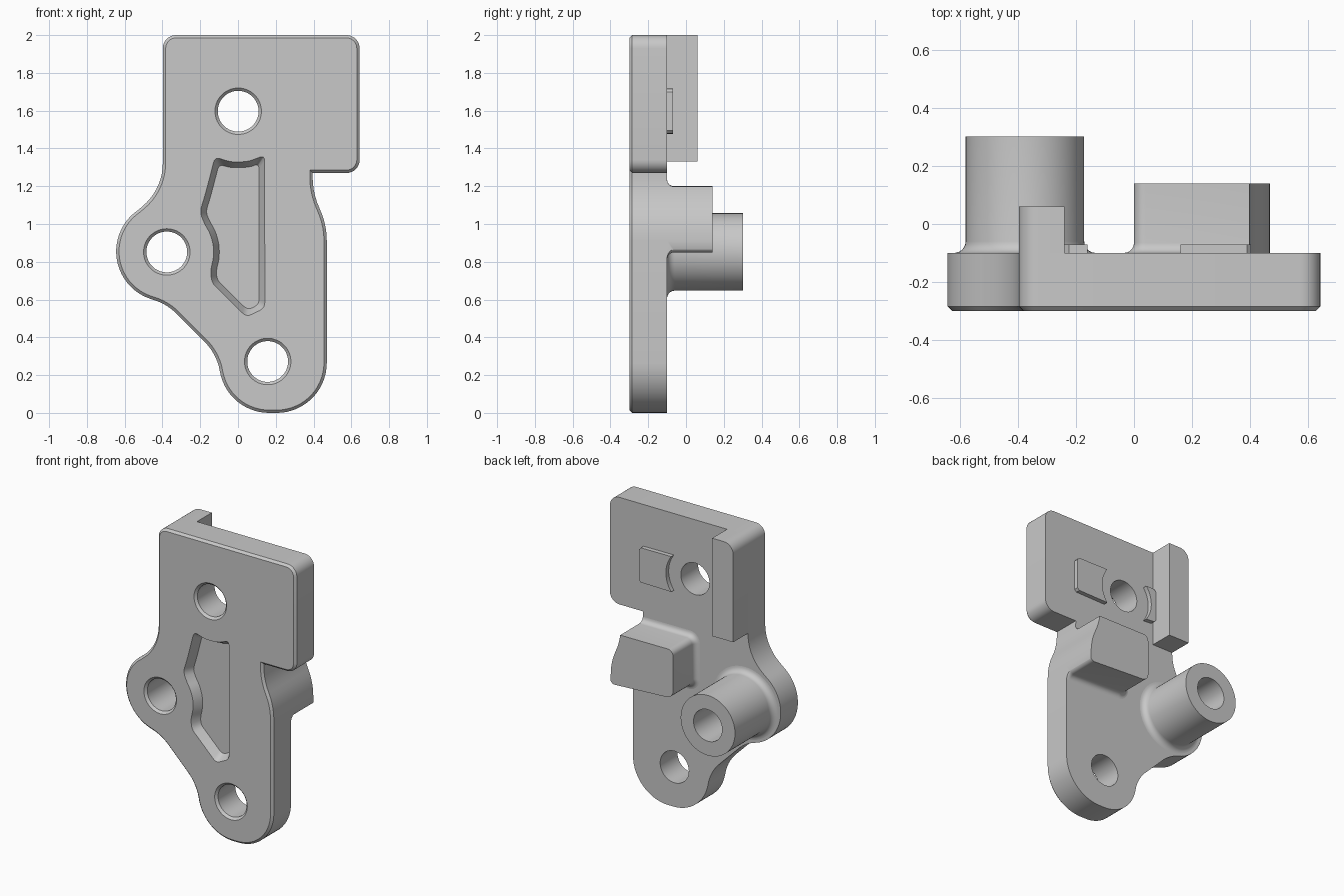
import bpy, bmesh, math
from mathutils import Vector

if "Cube" in bpy.data.objects:
    bpy.data.objects.remove(bpy.data.objects["Cube"])

GREY = (0.58, 0.58, 0.58, 1)
grey = bpy.data.materials.new("plain grey")
grey.use_nodes = True
grey.diffuse_color = GREY
grey.node_tree.nodes["Principled BSDF"].inputs["Base Color"].default_value = GREY

FRONT, BACK = -0.3, -0.1
BOSS, TOP_HOLE, LOW_HOLE = (-0.377, 0.852), (0.001, 1.597), (0.157, 0.272)
BORE = 0.108


def arc(cx, cz, r, a0, a1, step=None):
    """Points on an arc in the xz plane, angles in degrees."""
    n = max(3, math.ceil(abs(a1 - a0) / (step or (6 if r > 0.1 else 12))))
    angles = [math.radians(a0 + (a1 - a0) * i / n) for i in range(n + 1)]
    return [(cx + r * math.cos(a), cz + r * math.sin(a)) for a in angles]


def circle(centre, r):
    return arc(*centre, r, 0, 360)[:-1]


def offset(points, d):
    """Grow (or shrink) a closed outline by d with mitred corners."""
    p = [Vector(q) for q in points]
    n = len(p)
    area = sum(p[i - 1].x * p[i].y - p[i].x * p[i - 1].y for i in range(n))
    s = d if area > 0 else -d
    out = []
    for i in range(n):
        e1, e2 = (p[i] - p[i - 1]).normalized(), (p[(i + 1) % n] - p[i]).normalized()
        n1, n2 = Vector((e1.y, -e1.x)), Vector((e2.y, -e2.x))
        out.append(p[i] + (n1 + n2) * s / (1 + n1.dot(n2)))
    return out


def soften(p, cut):
    """Round every corner of a closed outline with a short curve."""
    out = []
    for i, q in enumerate(p):
        ends = []
        for other in (p[i - 1], p[(i + 1) % len(p)]):
            edge = other - q
            ends.append(q + edge * min(cut / edge.length, 0.45))
        for t in (0, 0.25, 0.5, 0.75, 1):
            out.append(ends[0] * (1 - t) ** 2 + q * 2 * t * (1 - t) + ends[1] * t ** 2)
    return out


def loft(name, points, layers, rounding=0):
    """Solid through copies of an outline, one per (y, growth) layer."""
    clean = [q for i, q in enumerate(points) if math.dist(q, points[i - 1]) > 0.004]
    bm = bmesh.new()
    loops = []
    for y, d in layers:
        ring = offset(clean, d)
        if rounding:
            ring = soften(ring, rounding)
        loops.append([bm.verts.new((x, y, z)) for x, z in ring])
    for a, b in zip(loops, loops[1:]):
        for i in range(len(a)):
            bm.faces.new((a[i - 1], a[i], b[i], b[i - 1]))
    bm.faces.new(loops[0])
    bm.faces.new(loops[-1])
    bmesh.ops.recalc_face_normals(bm, faces=bm.faces)
    mesh = bpy.data.meshes.new(name)
    bm.to_mesh(mesh)
    bm.free()
    mesh.materials.append(grey)
    obj = bpy.data.objects.new(name, mesh)
    bpy.context.collection.objects.link(obj)
    return obj


def combine(obj, cutters, operation):
    """Apply booleans and keep the evaluated mesh."""
    for c in cutters:
        mod = obj.modifiers.new("cut", "BOOLEAN")
        mod.operation, mod.solver, mod.object = operation, "EXACT", c
    bpy.context.view_layer.update()
    mesh = bpy.data.meshes.new_from_object(
        obj.evaluated_get(bpy.context.evaluated_depsgraph_get()))
    obj.modifiers.clear()
    obj.data = mesh


def root_fillet(r, end):
    """Layers for a pillar rising from the back face with a rounded root."""
    steps = [math.radians(15 * i) for i in range(7)]
    return [(BACK + r * (1 - math.cos(a)), r * (1 - math.sin(a))) for a in steps] + [(end, 0)]


# Plate outline, clockwise from the upper corner
outline = (
    arc(-0.328, 1.93, 0.07, 180, 90) + arc(0.574, 1.93, 0.07, 90, 0)
    + arc(0.574, 1.34, 0.07, 0, -90) + [(0.395, 1.27)]
    + arc(0.795, 1.25, 0.4, 180, 205) + arc(0.07, 0.912, 0.4, 25, 0)
    + arc(0.205, 0.265, 0.265, 0, -90) + arc(0.165, 0.265, 0.265, -90, -170)
    + arc(-0.391, 0.167, 0.3, 10, 43) + arc(-0.536, 0.312, 0.3, 43, 74)
    + arc(-0.38, 0.855, 0.265, 254, 124) + arc(-0.698, 1.324, 0.3, -56, 0))
plate = loft("plate", outline, [(FRONT, -0.015), (FRONT + 0.015, 0), (BACK, 0)])

# Bores with a chamfered front rim
rim = [(FRONT - 0.01, 0.025), (FRONT + 0.015, 0), (0.5, 0)]
bores = [loft("bore_cutter", circle(c, BORE), rim) for c in (BOSS, TOP_HOLE, LOW_HOLE)]

# Front pocket with sloping walls and soft corners
pocket_outline = (
    arc(*TOP_HOLE, 0.272, 243, 301, 20) + [(0.142, 0.555), (0.045, 0.508), (-0.14, 0.69)]
    + arc(*BOSS, 0.25, -22, 38, 16) + [(-0.202, 1.065), (-0.178, 1.14), (-0.146, 1.26)])
pocket = loft("pocket_cutter", pocket_outline,
              [(FRONT - 0.01, 0), (FRONT, 0), (FRONT + 0.06, -0.03)], 0.03)
combine(plate, bores + [pocket], "DIFFERENCE")

# Raised parts on the back, trimmed to the plate outline
envelope = loft("outline_cutter", outline, [(-0.5, 0), (0.5, 0)])
rail = loft("rail", [(-0.5, 1.332), (-0.24, 1.332), (-0.24, 2.1), (-0.5, 2.1)],
            [(BACK, 0), (0.06, 0)])
block_outline = (arc(0.04, 1.16, 0.04, 180, 90) + [(0.475, 1.198)]
                 + arc(0.441, 0.883, 0.034, 0, -90) + arc(0.05, 0.92, 0.05, 267, 180))
block = loft("stop_block", block_outline, root_fillet(0.035, 0.14))
for part in (rail, block):
    combine(part, [envelope], "INTERSECT")

# Hollow boss
boss = loft("boss", circle(BOSS, 0.205), root_fillet(0.04, 0.303))
combine(boss, bores[:1], "DIFFERENCE")

# Low pads either side of the upper hole
parts = [plate, rail, block, boss]
for name, side, far in (("left_pad", 1, 0.405), ("right_pad", -1, 0.24)):
    shape = arc(*TOP_HOLE, 0.2, 37, -37) + [(far - 0.015, 1.48), (far, 1.495),
                                            (far, 1.7), (far - 0.015, 1.716)]
    parts.append(loft(name, [(side * x, z) for x, z in shape],
                      [(BACK, 0), (BACK + 0.03, 0)]))

for cutter in bores + [pocket, envelope]:
    bpy.data.objects.remove(cutter)

bpy.ops.object.select_all(action="DESELECT")
for part in parts:
    part.select_set(True)
bpy.context.view_layer.objects.active = plate
bpy.ops.object.shade_smooth_by_angle(angle=math.radians(30))
